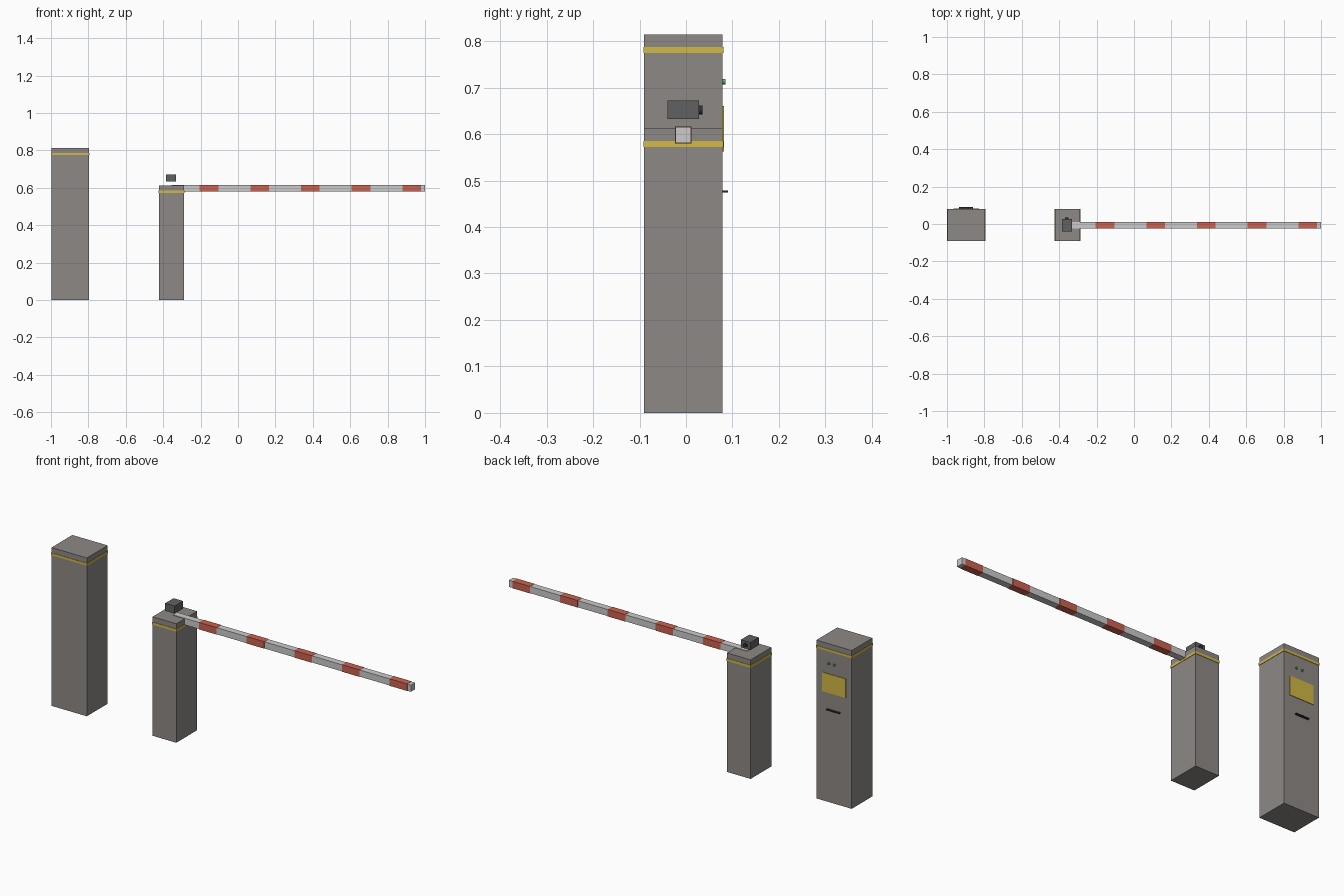
import bpy, math

if "Cube" in bpy.data.objects:
    bpy.data.objects.remove(bpy.data.objects["Cube"])


def mat(name, r, g, b):
    m = bpy.data.materials.new(name)
    m.diffuse_color = (r, g, b, 1)
    m.use_nodes = True
    m.node_tree.nodes["Principled BSDF"].inputs["Base Color"].default_value = m.diffuse_color
    return m


GREY = mat("housing_grey", 0.27, 0.25, 0.24)
DARK = mat("dark_grey", 0.12, 0.12, 0.12)
BLACK = mat("black", 0.03, 0.03, 0.03)
YELLOW = mat("yellow", 0.65, 0.48, 0.06)
RED = mat("red", 0.60, 0.12, 0.08)
WHITE = mat("white", 0.65, 0.64, 0.62)
GREEN = mat("green", 0.08, 0.40, 0.15)


def box(name, x, y, z, material):
    """Box from (min, max) ranges on each axis."""
    bpy.ops.mesh.primitive_cube_add(size=1, location=[sum(r) / 2 for r in (x, y, z)])
    o = bpy.context.object
    o.name = name
    o.scale = [r[1] - r[0] for r in (x, y, z)]
    bpy.ops.object.transform_apply(location=False, rotation=False, scale=True)
    o.data.materials.append(material)
    return o


def disc(name, x, z, y, radius, material):
    """Round part along y, between y[0] and y[1]."""
    bpy.ops.mesh.primitive_cylinder_add(
        vertices=24, radius=radius, depth=y[1] - y[0],
        location=(x, sum(y) / 2, z), rotation=(math.pi / 2, 0, 0))
    o = bpy.context.object
    o.name = name
    o.data.materials.append(material)
    bpy.ops.object.shade_smooth_by_angle()
    return o


def pillar(name, x, height, band_z):
    """Housing with a slightly proud warning band around it."""
    y, e = (-0.09, 0.079), 0.002
    box(name + "_housing", x, y, (0, height), GREY)
    box(name + "_band", (x[0] - e, x[1] + e), (y[0] - e, y[1] + e), band_z, YELLOW)


# Ticket kiosk and barrier post
pillar("kiosk", (-0.998, -0.797), 0.814, (0.775, 0.787))
pillar("barrier_post", (-0.423, -0.288), 0.612, (0.572, 0.585))

# Kiosk controls on the back face
box("kiosk_screen", (-0.965, -0.83), (0.07, 0.082), (0.562, 0.66), YELLOW)
box("ticket_slot", (-0.935, -0.86), (0.07, 0.09), (0.474, 0.479), BLACK)
for i, x in enumerate((-0.868, -0.9)):
    disc(f"kiosk_button_{i + 1}", x, 0.713, (0.07, 0.085), 0.006, GREEN)

# Barrier arm with evenly spaced red stripes
box("barrier_arm", (-0.355, 1.0), (-0.023, 0.011), (0.581, 0.615), WHITE)
for i in range(5):
    x = -0.205 + i * 0.271
    box(f"arm_stripe_{i + 1}", (x, x + 0.1), (-0.024, 0.012), (0.58, 0.616), RED)

# Camera above the post
box("camera_body", (-0.386, -0.332), (-0.04, 0.028), (0.633, 0.672), DARK)
disc("camera_lens", -0.359, 0.652, (0.02, 0.035), 0.01, BLACK)
